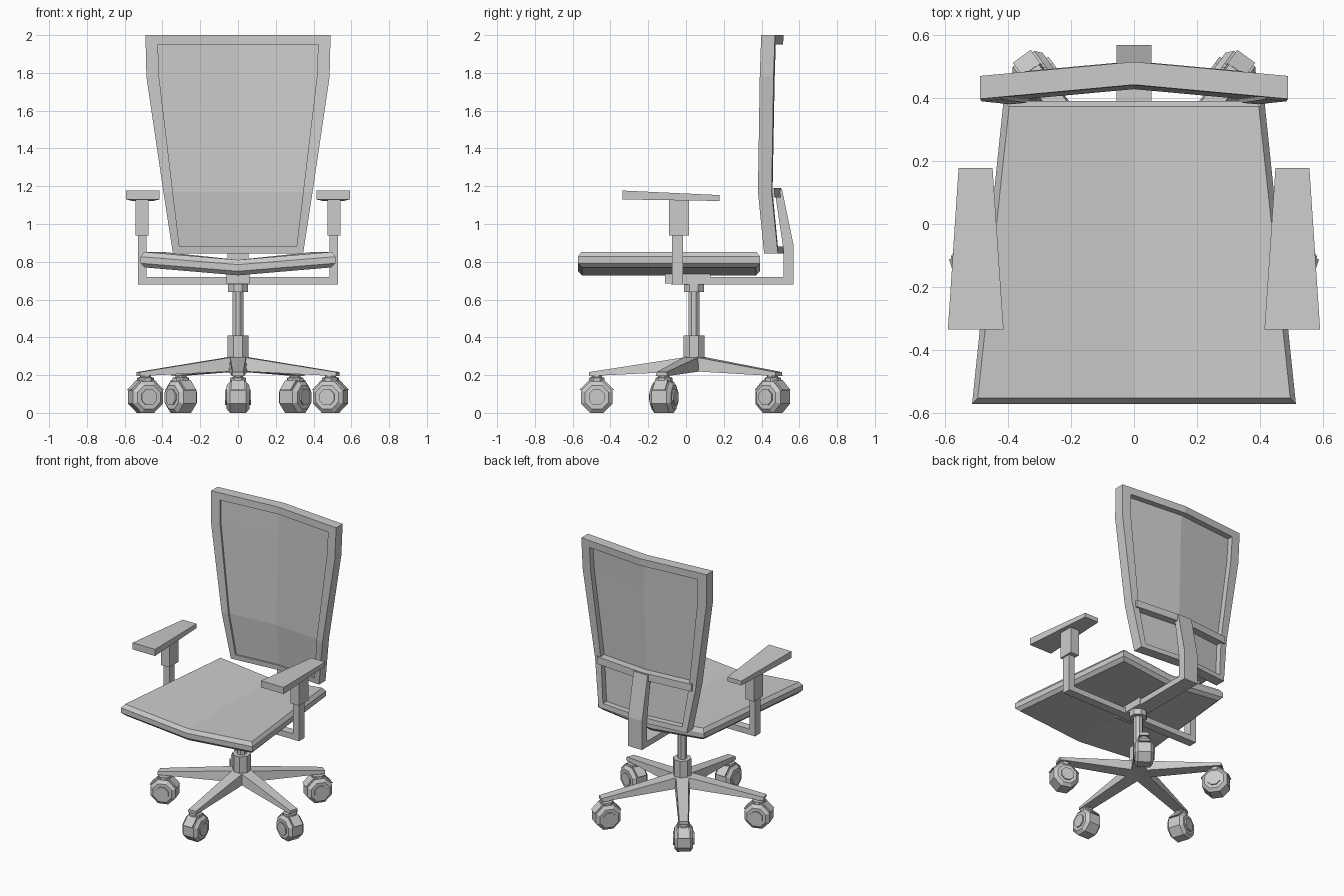
import bpy, bmesh, math
from mathutils import Matrix, Vector

if "Cube" in bpy.data.objects:
    bpy.data.objects.remove(bpy.data.objects["Cube"])

CY = 0.042  # y of the central column


def make(name, verts, faces, matrix=None, extrude_y=0):
    """Mesh object from verts/faces, optionally thickened along y."""
    bm = bmesh.new()
    vs = [bm.verts.new(v) for v in verts]
    for f in faces:
        bm.faces.new([vs[i] for i in f])
    if extrude_y:
        res = bmesh.ops.extrude_face_region(bm, geom=bm.faces[:], use_keep_orig=True)
        moved = [g for g in res["geom"] if isinstance(g, bmesh.types.BMVert)]
        bmesh.ops.translate(bm, verts=moved, vec=(0, extrude_y, 0))
    if matrix:
        bm.transform(matrix)
    bmesh.ops.recalc_face_normals(bm, faces=bm.faces[:])
    me = bpy.data.meshes.new(name)
    bm.to_mesh(me)
    bm.free()
    ob = bpy.data.objects.new(name, me)
    bpy.context.collection.objects.link(ob)
    return ob


def loft(name, rings, matrix=None, caps=None):
    """Closed rings of equal size skinned together, ends capped."""
    n, m = len(rings[0]), len(rings)
    faces = [(r * n + i, r * n + (i + 1) % n, (r + 1) * n + (i + 1) % n, (r + 1) * n + i)
             for r in range(m - 1) for i in range(n)]
    for c in caps or [range(n)]:
        faces += [list(c), [(m - 1) * n + i for i in c]]
    return make(name, [p for r in rings for p in r], faces, matrix)


def box(name, x0, x1, y0, y1, z0, z1):
    return loft(name, [[(x0, y0, z), (x1, y0, z), (x1, y1, z), (x0, y1, z)] for z in (z0, z1)])


def lathe(name, profile, matrix, n=8):
    """Low-sided solid of revolution about z; profile is (radius, z)."""
    rings = [[(r * math.cos((i + .5) * math.tau / n), r * math.sin((i + .5) * math.tau / n), z)
              for i in range(n)] for r, z in profile]
    return loft(name, rings, matrix)


# Column, hub and collar
at_col = Matrix.Translation((0, CY, 0))
lathe("hub", [(.06, .225), (.06, .41)], at_col)
lathe("gas_column", [(.031, .40), (.031, .65)], at_col)
lathe("column_collar", [(.058, .64), (.058, .69)], at_col)

# Five legs with casters
for k in range(5):
    rot = at_col @ Matrix.Rotation(math.radians(-90 + 72 * k), 4, 'Z')
    loft("base_leg", [[(x, -w, z0), (x, w, z0), (x, w * .85, z1), (x, -w * .85, z1)]
                      for x, w, z0, z1 in ((.0, .05, .222, .302), (.555, .033, .195, .216))], rot)
    wheel = rot @ Matrix.Translation((.515, 0, .083)) @ Matrix.Rotation(math.pi / 2, 4, 'X')
    lathe("caster_wheel", [(.068, -.06), (.09, -.042), (.09, .042), (.068, .06)], wheel)
    lathe("caster_axle", [(.045, -.068), (.045, .068)], wheel)
    # hood over the upper half of the wheel
    arc = [(.515 + .1 * math.cos(a), .083 + .1 * math.sin(a))
           for a in (math.radians(22.5 + 45 * i) for i in range(4))]
    loft("caster_hood", [[(x, y, z) for x, z in arc] for y in (-.035, .035)], rot)
    stem = rot @ Matrix.Translation((.515, 0, 0))
    lathe("caster_stem", [(.045, .165), (.045, .185), (.03, .19), (.03, .205)], stem)

# Seat: chamfered slab, dished along the centre line
def seat_ring(inset, z):
    f, b, xf, xb = -.572 + inset, .392 - inset, .515 - inset, .415 - inset
    e = z + .042
    return [(0, f, z), (xf, f, e), (xb, b, e), (0, b, z), (-xb, b, e), (-xf, f, e)]

loft("seat", [seat_ring(.022, .728), seat_ring(0, .75), seat_ring(0, .785), seat_ring(.018, .81)],
     caps=[(0, 1, 2, 3), (3, 4, 5, 0)])

# Seat mount
box("seat_mount", -.06, .06, -.11, .13, .685, .75)

# Armrests: crossbar, posts, sleeves, tapered pads
box("arm_crossbar", -.53, .53, -.075, -.015, .68, .72)
for s in (-1, 1):
    def sided(n, a, b, *rest):
        box(n, min(s * a, s * b), max(s * a, s * b), *rest)
    sided("arm_post", .485, .53, -.075, -.015, .68, .96)
    sided("arm_sleeve", .475, .542, -.09, .015, .94, 1.13)
    loft("arm_pad", [[(s * a, y, z0), (s * b, y, z0), (s * b, y, z1), (s * a, y, z1)]
                     for a, b, y, z0, z1 in ((.415, .592, -.335, 1.13, 1.177),
                                             (.45, .558, .178, 1.122, 1.153))])

# Backrest: (z, front y at edge) profile, deeper in the middle
PROFILE = [(.845, .40), (1.17, .372), (1.78, .39), (2.0, .398)]

def back_y(x, z):
    for (z0, y0), (z1, y1) in zip(PROFILE, PROFILE[1:]):
        if z <= z1:
            break
    return y0 + (y1 - y0) * (z - z0) / (z1 - z0) + .045 * (1 - abs(x) / .49)

def on_back(pts, dy=0):
    return [(x, back_y(x, z) + dy, z) for x, z in pts]

def mirrored(half):
    return half + [(-x, z) for x, z in half[-2:0:-1]]

outer = mirrored([(0, 2), (.49, 2), (.485, 1.78), (.395, 1.17), (.345, .845), (0, .845)])
inner = mirrored([(0, 1.95), (.424, 1.95), (.418, 1.78), (.345, 1.17), (.31, .88), (0, .88)])
n = len(outer)
make("back_frame", on_back(outer) + on_back(inner),
     [(i, (i + 1) % n, n + (i + 1) % n, n + i) for i in range(n)], extrude_y=.073)

# Mesh panel set into the frame
rows = [(.424, 1.95), (.418, 1.78), (.345, 1.17), (.31, .88)]
pts = [(s * w, z) for w, z in rows for s in (-1, 0, 1)]
make("back_panel", on_back(pts, .012),
     [(3 * r + c, 3 * r + c + 1, 3 * r + c + 4, 3 * r + c + 3) for r in range(3) for c in range(2)],
     extrude_y=.02)

# Lumbar crossbar behind the panel
bar = [(x, z) for z in (1.14, 1.19) for x in (-.37, 0, .37)]
make("lumbar_bar", on_back(bar, .025), [(0, 1, 4, 3), (1, 2, 5, 4)], extrude_y=.06)

# Spine running from under the seat up to the lumbar bar
side = [(-.08, .68), (.57, .68), (.57, .885), (.508, 1.185), (.455, 1.185), (.455, 1.14), (.475, 1.14),
        (.515, .87), (.515, .72), (-.08, .72)]
loft("spine", [[(x, y, z) for y, z in side] for x in (-.055, .055)])
